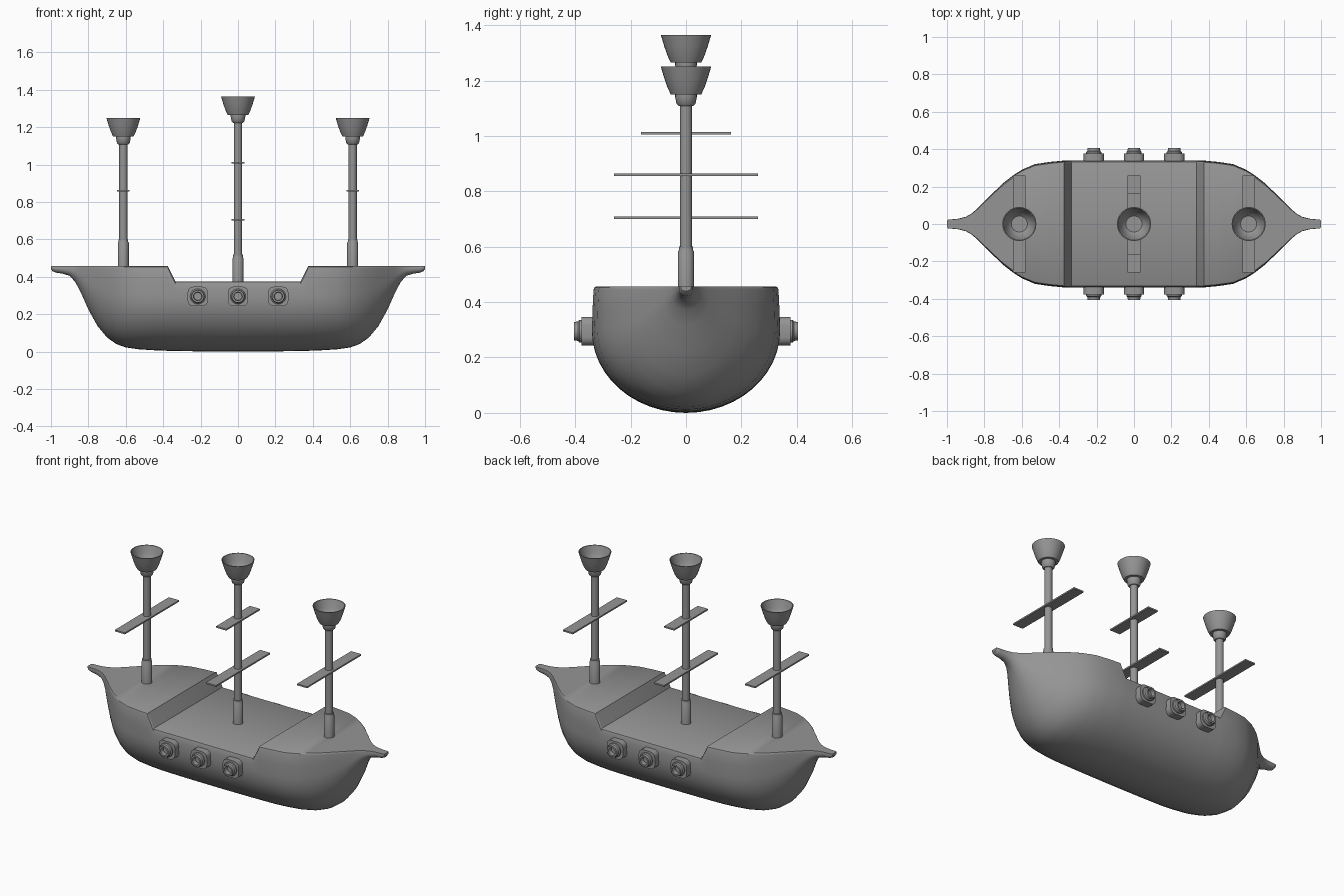
import bpy, bmesh, math
from mathutils import Matrix, Vector

cube = bpy.data.objects.get("Cube")
if cube:
    bpy.data.objects.remove(cube)

GREY = (0.3, 0.3, 0.3, 1)
mat = bpy.data.materials.new("plain grey")
mat.use_nodes = True
mat.diffuse_color = GREY
mat.node_tree.nodes["Principled BSDF"].inputs["Base Color"].default_value = GREY


def finish(name, bm, angle=35):
    bmesh.ops.remove_doubles(bm, verts=bm.verts, dist=0.0005)
    bmesh.ops.recalc_face_normals(bm, faces=bm.faces)
    mesh = bpy.data.meshes.new(name)
    bm.to_mesh(mesh)
    bm.free()
    mesh.materials.append(mat)
    obj = bpy.data.objects.new(name, mesh)
    bpy.context.collection.objects.link(obj)
    bpy.ops.object.select_all(action='DESELECT')
    obj.select_set(True)
    bpy.context.view_layer.objects.active = obj
    bpy.ops.object.shade_smooth_by_angle(angle=math.radians(angle))
    return obj


def loft(bm, rings, closed_ring=True):
    rows = [[bm.verts.new(p) for p in ring] for ring in rings]
    n = len(rows[0])
    for a, b in zip(rows, rows[1:]):
        for i in range(n if closed_ring else n - 1):
            j = (i + 1) % n
            bm.faces.new((a[i], a[j], b[j], b[i]))
    return rows


def lathe(name, profile, matrix, sides=24):
    """Spin (radius, height) points round the local z axis."""
    bm = bmesh.new()
    rings = [[matrix @ Vector((r * math.cos(t), r * math.sin(t), z))
              for t in (math.tau * k / sides for k in range(sides))]
             for r, z in profile]
    rows = loft(bm, rings)
    bm.faces.new(rows[0])
    bm.faces.new(rows[-1])
    return finish(name, bm)


def box(name, size, centre, bevel=0.0):
    """Block, with the edges along y rounded if bevel is given."""
    bm = bmesh.new()
    bmesh.ops.create_cube(bm, size=1, matrix=Matrix.Translation(centre) @ Matrix.Diagonal((*size, 1)))
    if bevel:
        edges = [e for e in bm.edges if abs(e.verts[0].co.y - e.verts[1].co.y) > 0.001]
        bmesh.ops.bevel(bm, geom=edges, offset=bevel, segments=4, profile=0.5, affect='EDGES')
    return finish(name, bm)


# Hull: half-sections (x, half width, keel height), mirrored fore and aft
HIGH, LOW = 0.457, 0.375
stations = [(0, .34, 0), (.2, .34, .001), (.335, .34, .003), (.375, .339, .004),
            (.45, .332, .007), (.53, .32, .012), (.6, .29, .022), (.65, .257, .04),
            (.7, .218, .075), (.75, .17, .135), (.8, .12, .225), (.84, .08, .315),
            (.87, .055, .372), (.9, .038, .405), (.94, .028, .417), (.975, .025, .422),
            (.992, .024, .43), (1.0, .018, .44)]


def section(x, w, keel):
    deck = LOW if abs(x) < 0.36 else HIGH
    bulge = keel + 0.65 * (HIGH - keel)
    half = []
    for k in range(13):
        a = math.pi / 2 * k / 12
        half.append((w * math.sin(a), bulge - (bulge - keel) * math.cos(a)))
    rim = min(0.012, (deck - bulge) * 0.5)
    half += [(w * .995, bulge + (deck - bulge) * .5), (w * .985, deck - rim),
             (w * .975, deck - rim * .3), (w * .955, deck)]
    pts = [(-y, z) for y, z in reversed(half[1:])] + half
    return [(x, y, z) for y, z in pts]


bm = bmesh.new()
mirrored = [(-x, w, k) for x, w, k in reversed(stations[1:])] + stations
rows = loft(bm, [section(*s) for s in mirrored])
bm.faces.new(rows[0])
bm.faces.new(rows[-1])
finish("hull", bm)

# Masts with socket, shaft, collar and open lookout cup
for label, x, foot, cup in (("left", .613, HIGH, 1.15), ("middle", 0, LOW, 1.265),
                            ("right", -.613, HIGH, 1.15)):
    place = Matrix.Translation((x, 0, 0))
    lathe(label + "_mast_socket", [(.029, foot - .03), (.029, foot + .125),
                                   (.026, foot + .13), (.026, foot + .143)], place)
    lathe(label + "_mast", [(.022, foot), (.022, cup)], place)
    lathe(label + "_collar", [(.027, cup - .042), (.034, cup - .035), (.039, cup - .01),
                              (.039, cup + .005)], place)
    lathe(label + "_lookout_cup", [(.055, cup), (.067, cup + .025), (.079, cup + .06),
                                   (.091, cup + .1), (.086, cup + .1), (.073, cup + .06),
                                   (.058, cup + .028), (.043, cup + .015)], place, 32)

# Yards: thin flat boards across the masts
for name, x, z, half in (("left_yard", .613, .86, .26), ("right_yard", -.613, .86, .26),
                         ("middle_lower_yard", 0, .704, .26),
                         ("middle_upper_yard", 0, 1.009, .162)):
    box(name, (.068, half * 2, .009), (x, 0, z))

# Gun ports and hollow barrels along both sides
for side, s in (("front", -1), ("back", 1)):
    turn = Matrix.Rotation(-s * math.pi / 2, 4, 'X')
    for i, x in enumerate((-.215, 0, .215)):
        box(f"{side}_gun_port_{i + 1}", (.108, .06, .104), (x, s * .347, .295), .03)
        lathe(f"{side}_gun_barrel_{i + 1}", [(.041, .36), (.041, .385), (.035, .39), (.033, .405),
                                             (.023, .405), (.021, .38)],
              Matrix.Translation((x, 0, .295)) @ turn)
